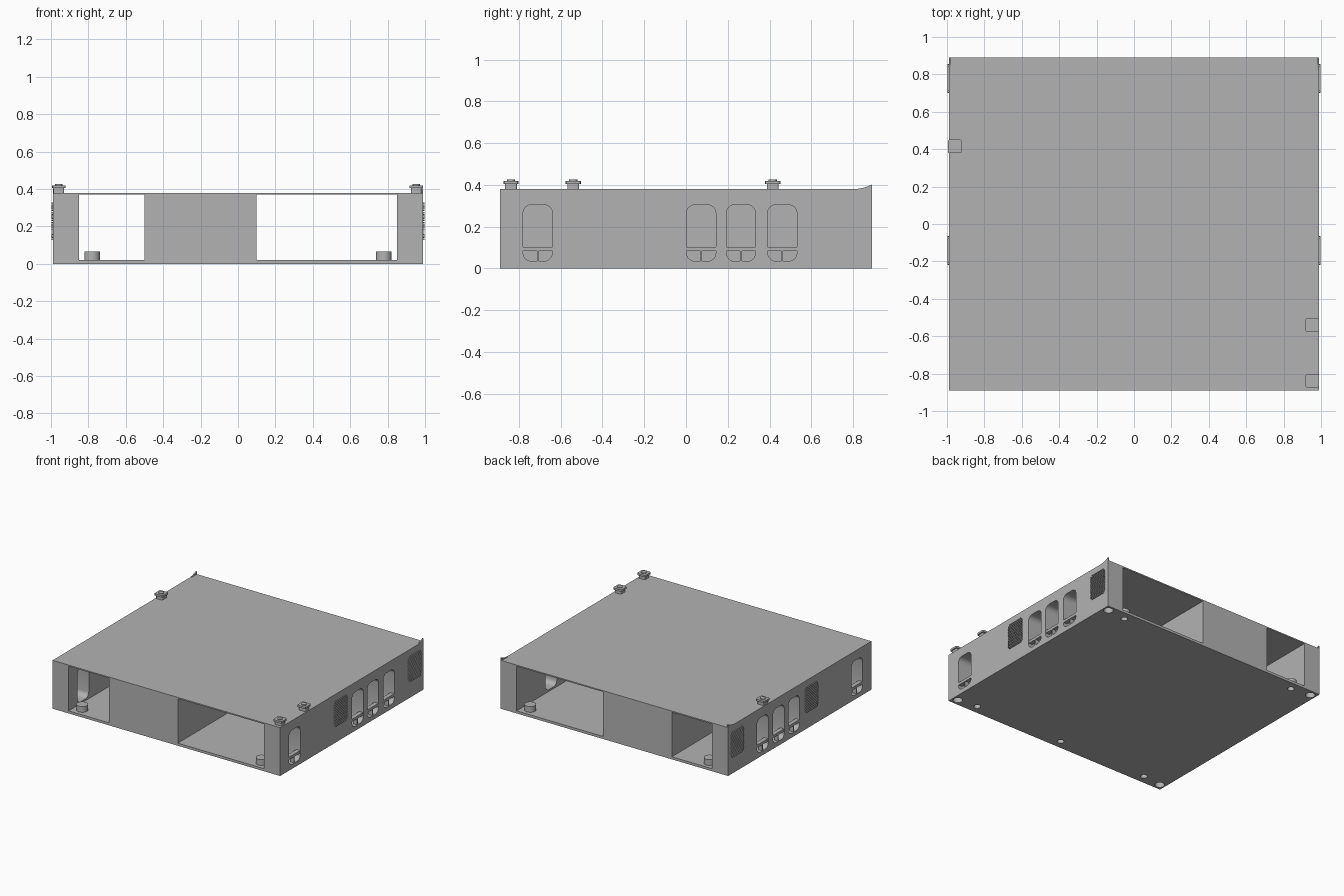
import bpy, bmesh, math
from mathutils import Matrix, Vector

if "Cube" in bpy.data.objects:
    bpy.data.objects.remove(bpy.data.objects["Cube"])

grey = bpy.data.materials.new("light grey")
grey.diffuse_color = (0.45, 0.45, 0.45, 1)
grey.use_nodes = True
grey.node_tree.nodes["Principled BSDF"].inputs["Base Color"].default_value = grey.diffuse_color


def finish(name, bm):
    bmesh.ops.recalc_face_normals(bm, faces=bm.faces)
    me = bpy.data.meshes.new(name)
    bm.to_mesh(me)
    bm.free()
    me.materials.append(grey)
    ob = bpy.data.objects.new(name, me)
    bpy.context.collection.objects.link(ob)
    return ob


def add_box(bm, x0, x1, y0, y1, z0, z1):
    m = Matrix.Translation(((x0 + x1) / 2, (y0 + y1) / 2, (z0 + z1) / 2)) @ \
        Matrix.Diagonal((abs(x1 - x0), y1 - y0, z1 - z0, 1))
    bmesh.ops.create_cube(bm, size=1, matrix=m)


def add_cyl(bm, x, y, z0, z1, r):
    bmesh.ops.create_cone(bm, cap_ends=True, segments=24, radius1=r, radius2=r, depth=z1 - z0,
                          matrix=Matrix.Translation((x, y, (z0 + z1) / 2)))


def rounded(w, h, r, n=5):
    """Outline of a rounded rectangle centred on the origin."""
    pts = []
    for k, (sx, sy) in enumerate(((1, 1), (-1, 1), (-1, -1), (1, -1))):
        for i in range(n + 1):
            a = math.pi / 2 * (k + i / n)
            pts.append((sx * (w / 2 - r) + r * math.cos(a), sy * (h / 2 - r) + r * math.sin(a)))
    return pts


def prism(bm, pts, move):
    f = bm.faces.new([bm.verts.new(p) for p in pts])
    ext = bmesh.ops.extrude_face_region(bm, geom=[f])
    bmesh.ops.translate(bm, vec=Vector(move), verts=[v for v in ext["geom"] if isinstance(v, bmesh.types.BMVert)])


def cut(ob, cutters):
    """Subtract each cutter and bake the result."""
    for c in cutters:
        m = ob.modifiers.new("cut", "BOOLEAN")
        m.operation, m.object, m.solver = "DIFFERENCE", c, "EXACT"
    bpy.context.view_layer.update()
    me = bpy.data.meshes.new_from_object(ob.evaluated_get(bpy.context.evaluated_depsgraph_get()))
    ob.modifiers.clear()
    ob.data = me


# Cutters: two tunnels, side windows, corner holes and foot sockets
bm = bmesh.new()
add_box(bm, -0.85, -0.50, -1, 1, 0.02, 0.37)
add_box(bm, 0.10, 0.85, -1, 1, 0.02, 0.37)
tunnels = finish("tunnel_cutter", bm)

WINDOWS = (-0.71, 0.073, 0.263, 0.461)
bm = bmesh.new()
for s in (-1, 1):
    for wy in WINDOWS:
        prism(bm, [(s * 0.80, wy + a, 0.17 + b) for a, b in rounded(0.14, 0.27, 0.04)], (s * 0.25, 0, 0))
windows = finish("window_cutter", bm)

FEET = [(sx * 0.78, sy * 0.82) for sx in (-1, 1) for sy in (-1, 1)]
bm = bmesh.new()
for x, y in FEET + [(0, -0.82)]:
    add_cyl(bm, x, y, -0.02, 0.05, 0.025)
for sx in (-1, 1):
    for sy in (-1, 1):
        add_cyl(bm, sx * 0.945, sy * 0.84, -0.02, 0.04, 0.035)
sockets = finish("socket_cutter", bm)

# Main body
bm = bmesh.new()
add_box(bm, -0.99, 0.99, -0.89, 0.89, 0, 0.38)
body = finish("body", bm)
cut(body, [tunnels, windows, sockets])

# Round bosses standing on the tunnel floors
bm = bmesh.new()
for x, y in FEET:
    add_cyl(bm, x, y, 0.018, 0.065, 0.042)
bosses = finish("floor_bosses", bm)
cut(bosses, [sockets])
for c in (tunnels, windows, sockets):
    bpy.data.objects.remove(c)

# Crossbars in the windows
bm = bmesh.new()
for s in (-1, 1):
    for wy in WINDOWS:
        add_box(bm, s * 0.955, s * 0.988, wy - 0.07, wy + 0.07, 0.083, 0.104)
        add_box(bm, s * 0.955, s * 0.988, wy - 0.004, wy + 0.004, 0.035, 0.083)
finish("window_bars", bm)

# Louvred vents and rear grilles: slats following a rounded outline
def slats(bm, s, cy, z0, z1, w, count, fill):
    step = (z1 - z0) / count
    r = 0.03
    for i in range(count):
        z = z0 + step * (i + 0.5)
        d = max(0, r - min(z - z0, z1 - z))
        half = w / 2 - (r - math.sqrt(r * r - d * d))
        add_box(bm, s * 0.985, s * 0.997, cy - half, cy + half, z - step * fill / 2, z + step * fill / 2)


bm = bmesh.new()
for s in (-1, 1):
    slats(bm, s, -0.142, 0.125, 0.33, 0.155, 16, 0.55)
finish("louvre_vents", bm)
bm = bmesh.new()
for s in (-1, 1):
    slats(bm, s, 0.778, 0.125, 0.33, 0.155, 20, 0.5)
finish("rear_grilles", bm)

# Locating clips on the roof: stem, wider cap, small raised ring
bm = bmesh.new()
for x, y in ((-0.958, 0.415), (0.953, -0.54), (0.953, -0.838)):
    prism(bm, [(x + a, y + b, 0.378) for a, b in rounded(0.056, 0.056, 0.008, 3)], (0, 0, 0.032))
    prism(bm, [(x + a, y + b, 0.405) for a, b in rounded(0.073, 0.073, 0.01, 3)], (0, 0, 0.015))
    add_cyl(bm, x, y, 0.415, 0.426, 0.02)
finish("roof_clips", bm)

# Small curved fins at the rear roof corners
bm = bmesh.new()
curve = [(0.89 - 0.09 * (1 - t / 6), 0.38 + 0.022 * (t / 6) ** 2) for t in range(7)]
for s in (-1, 1):
    prism(bm, [(s * 0.98, y, z) for y, z in curve + [(0.89, 0.375), (0.80, 0.375)]], (s * 0.01, 0, 0))
finish("rear_fins", bm)

# Smooth only the round surfaces
for ob in bpy.data.objects:
    ob.select_set(True)
bpy.context.view_layer.objects.active = body
bpy.ops.object.shade_smooth_by_angle(angle=math.radians(30))
